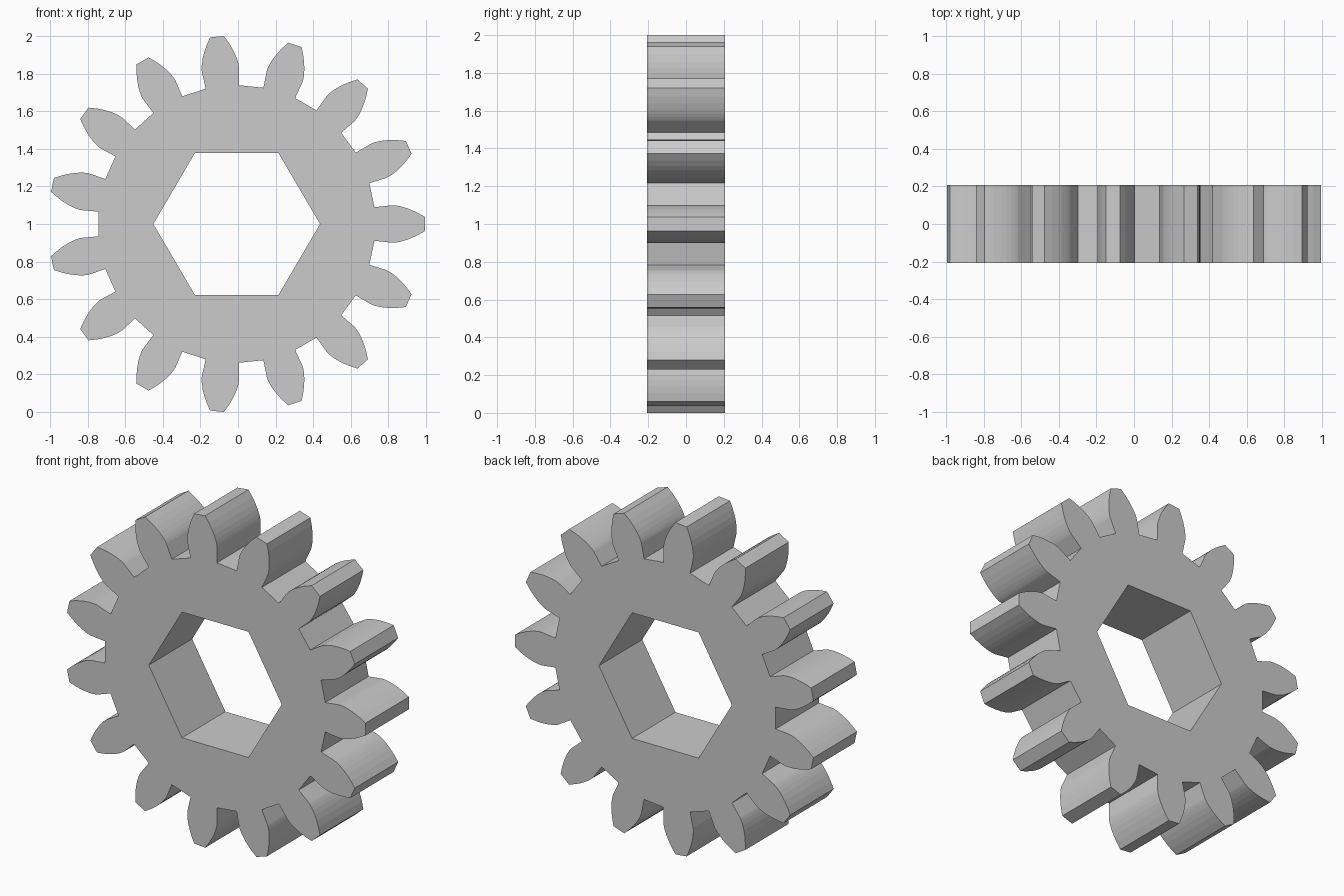
import bpy, bmesh
from math import sin, cos, tan, acos, radians, sqrt

if "Cube" in bpy.data.objects:
    bpy.data.objects.remove(bpy.data.objects["Cube"])

TEETH = 15
ROOT, BASE, TIP = 0.738, 0.828, 1.002    # radii of the gear
HALF_ROOT = radians(6.9)                 # half angle of a tooth at its root
HALF_THICK = 0.2065
CX, CZ = -0.007, 1.0
STEPS = 8

# Half tooth profile: radial foot, then involute flank, as (radius, half angle)
roll_max = sqrt((TIP / BASE) ** 2 - 1)
half = [(ROOT, HALF_ROOT)]
for i in range(STEPS + 1):
    t = roll_max * i / STEPS
    r = BASE * sqrt(1 + t * t)
    a = acos(BASE / r) if i else 0.0
    half.append((r, HALF_ROOT - (tan(a) - a)))
tooth = [(r, -a) for r, a in half] + [(r, a) for r, a in reversed(half)]

# Toothed outline and hexagonal bore
outline = []
for k in range(TEETH):
    mid = radians(360 / TEETH * k)
    outline += [(r * cos(mid + a), r * sin(mid + a)) for r, a in tooth]
bore = [(0.443 * cos(radians(60 * k)), 0.437 * sin(radians(60 * k))) for k in range(6)]

bm = bmesh.new()


def add_loop(points):
    vs = [bm.verts.new((CX + x, -HALF_THICK, CZ + z)) for x, z in points]
    return [bm.edges.new((v, vs[(i + 1) % len(vs)])) for i, v in enumerate(vs)]


# Fill the front face and extrude it to the back
edges = add_loop(outline) + add_loop(bore)
bmesh.ops.triangle_fill(bm, edges=edges, use_beauty=True, normal=(0, -1, 0))
ext = bmesh.ops.extrude_face_region(bm, geom=bm.faces[:], use_keep_orig=True)
moved = [g for g in ext["geom"] if isinstance(g, bmesh.types.BMVert)]
bmesh.ops.translate(bm, verts=moved, vec=(0, 2 * HALF_THICK, 0))
bmesh.ops.recalc_face_normals(bm, faces=bm.faces[:])

mesh = bpy.data.meshes.new("spur_gear")
bm.to_mesh(mesh)
bm.free()
gear = bpy.data.objects.new("spur_gear", mesh)
bpy.context.collection.objects.link(gear)
